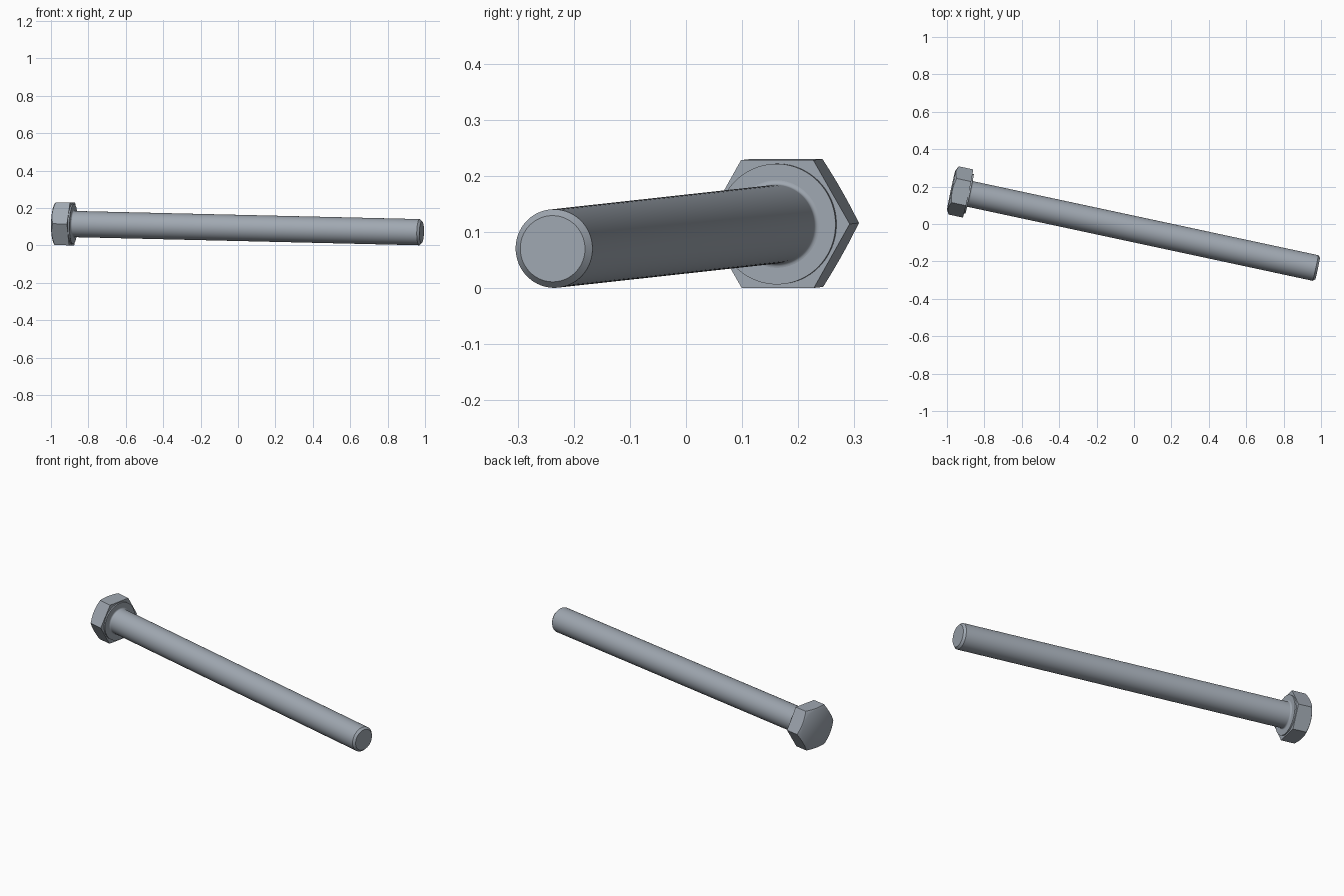
import bpy, bmesh, math
from mathutils import Matrix

old = bpy.data.objects.get("Cube")
if old:
    bpy.data.objects.remove(old, do_unlink=True)

SEG = 96
FLAT = 0.114           # half the width across the hexagon flats
RIM = 0.108            # radius of the flat on the outer end of the head
SHANK = 0.07

steel = bpy.data.materials.new("steel grey")
steel.use_nodes = True
colour = (0.35, 0.39, 0.44, 1)
steel.diffuse_color = colour
steel.node_tree.nodes["Principled BSDF"].inputs["Base Color"].default_value = colour

# The bolt lies on the ground, resting on its head and its tip
pose = (Matrix.Translation((-0.887, 0.163, FLAT))
        @ Matrix.Rotation(math.radians(-12.1), 4, 'Z')
        @ Matrix.Rotation(math.radians(1.32), 4, 'Y'))


def lathe(name, profile, smooth_angle):
    """Skin rings along the x axis; each profile entry maps an angle to (x, radius)."""
    bm = bmesh.new()
    rings = []
    for point in profile:
        ring = []
        for i in range(SEG):
            t = 2 * math.pi * i / SEG
            x, r = point(t)
            ring.append(bm.verts.new((x, r * math.cos(t), r * math.sin(t))))
        rings.append(ring)
    for a, b in zip(rings, rings[1:]):
        for i in range(SEG):
            j = (i + 1) % SEG
            bm.faces.new((a[i], a[j], b[j], b[i]))
    bm.faces.new(rings[0])
    bm.faces.new(rings[-1])
    bmesh.ops.recalc_face_normals(bm, faces=bm.faces)
    mesh = bpy.data.meshes.new(name)
    bm.to_mesh(mesh)
    bm.free()
    mesh.materials.append(steel)
    obj = bpy.data.objects.new(name, mesh)
    bpy.context.collection.objects.link(obj)
    obj.matrix_world = pose
    bpy.ops.object.select_all(action='DESELECT')
    obj.select_set(True)
    bpy.context.view_layer.objects.active = obj
    bpy.ops.object.shade_smooth_by_angle(angle=math.radians(smooth_angle))
    return obj


def circle(x, r):
    return lambda t: (x, r)


def hexagon(t):
    """Radius of a hexagon with a corner at angle zero."""
    step = math.pi / 3
    return FLAT / math.cos(t % step - step / 2)


def chamfered_edge(t):
    r = hexagon(t)
    return (-0.092 + (r - RIM) * math.tan(math.radians(30)), r)


# Hexagonal head with a conical chamfer on its outer end
lathe("hex_head", [circle(-0.092, RIM), chamfered_edge, lambda t: (0, hexagon(t))], 35)

# Thin round bearing face under the head
lathe("washer_face", [circle(-0.002, 0.1075), circle(0.008, 0.1075)], 30)

# Plain shank with a small fillet at the head and a chamfered tip
fillet = []
for k in range(6):
    a = math.pi / 2 * k / 5
    fillet.append(circle(0.008 + 0.008 * (1 - math.cos(a)), SHANK + 0.008 * (1 - math.sin(a))))
lathe("shank", fillet + [circle(1.9, SHANK), circle(1.912, 0.059)], 30)
